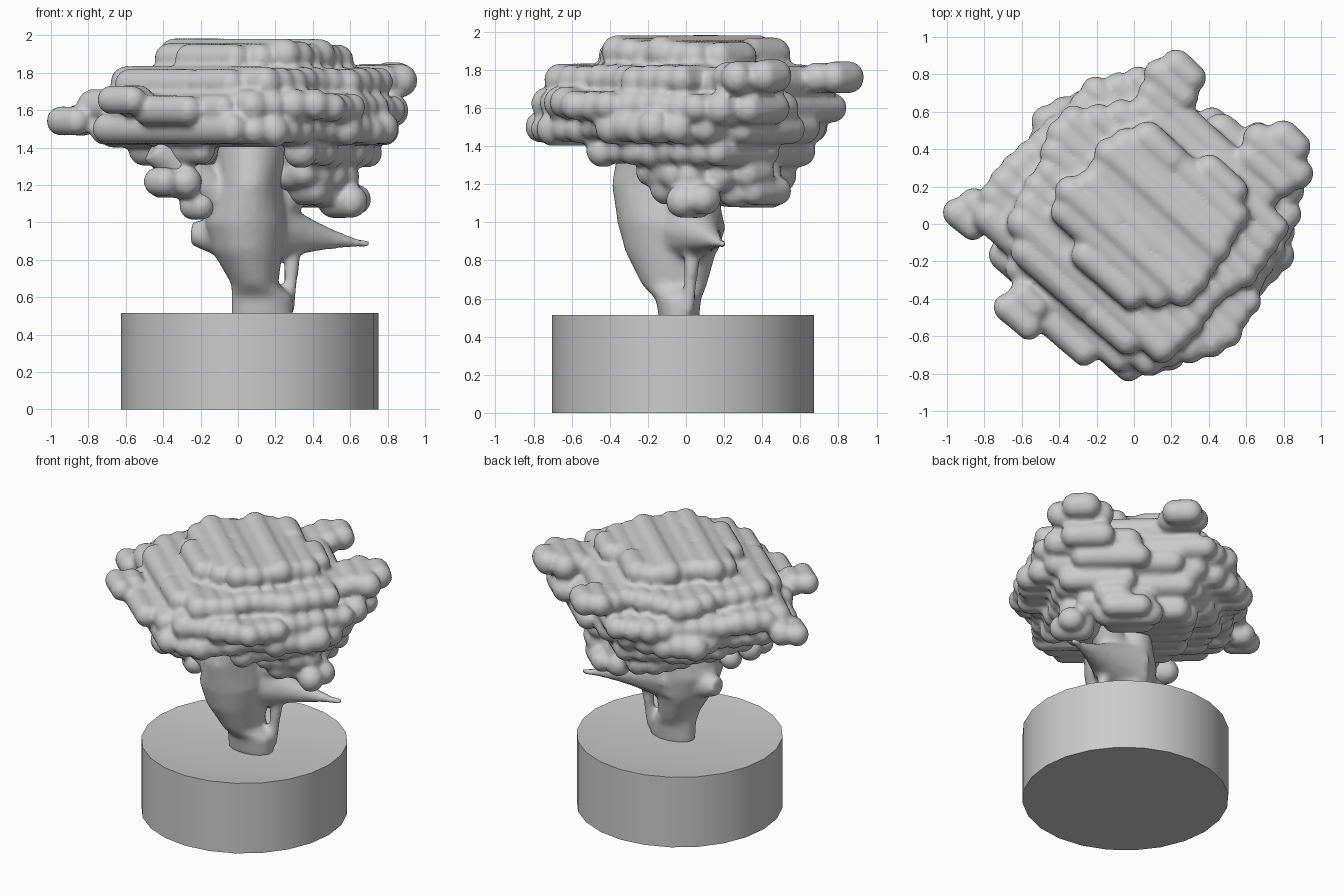
import bpy, bmesh, math, random
from mathutils import Matrix, Vector

if "Cube" in bpy.data.objects:
    bpy.data.objects.remove(bpy.data.objects["Cube"])

random.seed(4)


def finish(bm, name):
    me = bpy.data.meshes.new(name)
    bm.normal_update()
    bm.to_mesh(me)
    bm.free()
    me.polygons.foreach_set("use_smooth", [True] * len(me.polygons))
    ob = bpy.data.objects.new(name, me)
    bpy.context.collection.objects.link(ob)
    return ob


def fuse(ob, voxel, smooth):
    m = ob.modifiers.new("fuse", 'REMESH')
    m.mode = 'VOXEL'
    m.voxel_size = voxel
    m.use_smooth_shade = True
    s = ob.modifiers.new("soften", 'SMOOTH')
    s.factor = 0.5
    s.iterations = smooth


def loft(bm, rings):
    """Skin closed rings of points and cap both ends."""
    loops = [[bm.verts.new(p) for p in ring] for ring in rings]
    n = len(loops[0])
    for a, b in zip(loops, loops[1:]):
        for i in range(n):
            j = (i + 1) % n
            bm.faces.new((a[i], a[j], b[j], b[i]))
    bm.faces.new(loops[0][::-1])
    bm.faces.new(loops[-1])


def ellipse(z, cx, cy, rx, ry, n=24):
    turn = [2 * math.pi * i / n for i in range(n)]
    return [(cx + rx * math.cos(t), cy + ry * math.sin(t), z) for t in turn]


def limb(bm, start, end, r0, r1, bulge=1.0):
    """Tapered branch; bulge above 1 thins it quickly near the start."""
    start, end = Vector(start), Vector(end)
    q = (end - start).to_track_quat('Z', 'Y')
    rings = []
    for i in range(9):
        t = i / 8
        r = r1 + (r0 - r1) * (1 - t) ** bulge
        rings.append([start.lerp(end, t) + q @ Vector(e) for e in ellipse(0, 0, 0, r, r, 12)])
    loft(bm, rings)


# Round pot with a shallow dished soil surface
bm = bmesh.new()
loft(bm, [ellipse(z, 0.062, -0.015, r, r) for z, r in
          [(0, 0.688), (0.515, 0.688), (0.512, 0.66), (0.485, 0.5)]])
pot = finish(bm, "pot")
pot.data.set_sharp_from_angle(angle=math.radians(50))

# Trunk flaring upward: height, centre x and y, radius x and y
bm = bmesh.new()
loft(bm, [ellipse(*r) for r in [
    (0.46, 0.13, -0.035, 0.165, 0.10), (0.6, 0.13, -0.04, 0.165, 0.12),
    (0.67, 0.09, -0.06, 0.125, 0.17), (0.85, 0.05, -0.08, 0.19, 0.24),
    (1.0, 0.04, -0.09, 0.22, 0.27), (1.2, 0.06, -0.1, 0.17, 0.29),
    (1.6, 0.08, -0.02, 0.24, 0.3)]])
# Side branch, root strand, left stub and two boughs
limb(bm, (0.1, 0.0, 0.97), (0.7, 0.2, 0.88), 0.22, 0.02, 1.6)
limb(bm, (0.27, 0.01, 0.52), (0.3, 0.04, 0.92), 0.03, 0.045)
limb(bm, (0.05, -0.05, 0.92), (-0.25, -0.02, 0.94), 0.17, 0.06)
limb(bm, (0.1, -0.1, 1.0), (-0.45, -0.25, 1.4), 0.13, 0.09)
limb(bm, (0.15, 0.0, 1.05), (0.6, 0.1, 1.5), 0.13, 0.08)
fuse(finish(bm, "trunk"), 0.02, 4)

# Foliage: stacked layers, each hatched with parallel rounded rods on one diagonal
ANG = math.radians(-42)
D = Vector((math.cos(ANG), math.sin(ANG), 0))
N = Vector((-D.y, D.x, 0))
STEP, ROD = 0.098, 0.085
# Crown outline seen from above: radius every 30 degrees
OUTLINE = [0.97, 0.97, 0.77, 0.88, 0.86, 0.82, 0.92, 0.82, 0.82, 0.92, 0.87, 0.84]


def outline(theta):
    f = (theta / (math.pi / 6)) % 12
    i = int(f) % 12
    return OUTLINE[i] + (OUTLINE[(i + 1) % 12] - OUTLINE[i]) * (f - int(f))


def rod(bm, c, half):
    made = bmesh.ops.create_uvsphere(bm, u_segments=14, v_segments=10,
                                     radius=ROD * random.uniform(0.9, 1.08))["verts"]
    for v in made:
        v.co.x += half if v.co.x > 0 else -half
    bmesh.ops.transform(bm, matrix=Matrix.Translation(c) @ Matrix.Rotation(ANG, 4, 'Z'),
                        verts=made)


def hatch(bm, z, inside, droop=0.07):
    """Fill the region where inside(x, y) holds with rods."""
    for k in range(-11, 12):
        run = []
        for i in range(-56, 58):
            p = N * (k * STEP) + D * (i * 0.02)
            if i < 57 and inside(p.x, p.y):
                run.append(p)
            elif run:
                c = (run[0] + run[-1]) / 2
                half = (run[-1] - run[0]).length / 2 + random.uniform(-0.03, 0.01)
                c.z = z - droop * c.length_squared + random.uniform(-0.012, 0.012)
                rod(bm, c, max(half, 0.01))
                run = []


def crown_layer(z, cx, cy, scale):
    def inside(x, y):
        # open hollow in front of the trunk under the crown
        if z < 1.5 and y < -0.15 and abs(x - 0.07) < 0.26 and not (z > 1.4 and y < -0.4):
            return False
        a = math.atan2(y - cy, x - cx)
        wave = 0.97 + 0.05 * math.sin(5 * a + 23 * z)
        return math.hypot(x - cx, y - cy) < outline(a) * scale * wave - ROD
    return inside


bm = bmesh.new()
for layer in [(1.89, 0.06, 0.02, 0.6), (1.75, 0.04, 0.03, 0.84), (1.62, 0.01, 0, 0.97),
              (1.5, 0.01, 0, 0.93), (1.38, 0.06, 0.05, 0.74), (1.26, 0.13, 0.1, 0.58)]:
    hatch(bm, layer[0], crown_layer(*layer), 0.07 if layer[0] > 1.8 else 0.03)
# Loose tufts: tips at the sides and the hanging bits below
for x, y, z, r in [(-0.88, 0.05, 1.55, 0.07), (-0.6, -0.46, 1.65, 0.09),
                   (0.2, 0.74, 1.75, 0.12), (0.75, 0.35, 1.76, 0.14),
                   (-0.35, -0.22, 1.22, 0.1), (-0.22, -0.2, 1.1, 0.06),
                   (0.58, 0.04, 1.12, 0.08), (0.35, 0.35, 1.17, 0.15),
                   (0.4, -0.05, 1.17, 0.08)]:
    hatch(bm, z, lambda px, py: math.hypot(px - x, py - y) < r, 0)
fuse(finish(bm, "foliage"), 0.018, 4)
